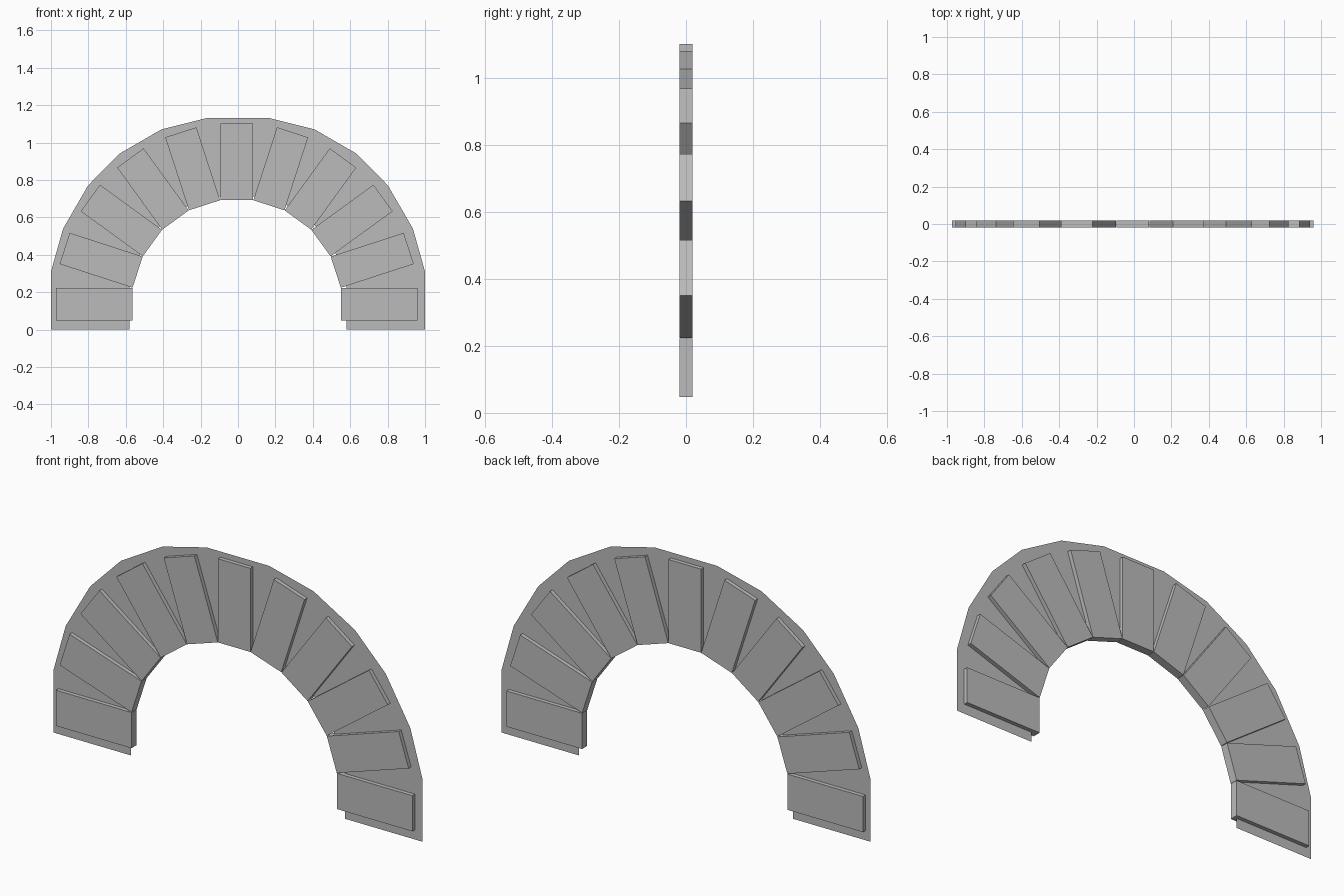
import bpy, bmesh, math
from mathutils import Matrix, Vector

cube = bpy.data.objects.get("Cube")
if cube:
    bpy.data.objects.remove(cube, do_unlink=True)

# Single stone colour
stone = bpy.data.materials.new("stone_grey")
stone.use_nodes = True
grey = (0.5, 0.5, 0.5, 1)
stone.diffuse_color = grey
stone.node_tree.nodes["Principled BSDF"].inputs["Base Color"].default_value = grey

SPRING = 0.135    # height of the arch centre
CENTRE_X = -0.007
INNER, OUTER = 0.557, 0.967
WIDTH, DEPTH = 0.175, 0.04
COUNT = 11


def add_object(name, bm):
    mesh = bpy.data.meshes.new(name)
    bm.to_mesh(mesh)
    bm.free()
    mesh.materials.append(stone)
    obj = bpy.data.objects.new(name, mesh)
    bpy.context.collection.objects.link(obj)
    return obj


# Arch blocks fanned around the centre
for i in range(COUNT):
    bm = bmesh.new()
    angle = math.pi * i / (COUNT - 1)
    place = (Matrix.Translation((CENTRE_X, 0, SPRING))
             @ Matrix.Rotation(-angle, 4, 'Y')
             @ Matrix.Translation(((INNER + OUTER) / 2, 0, 0))
             @ Matrix.Diagonal((OUTER - INNER, DEPTH, WIDTH, 1)))
    bmesh.ops.create_cube(bm, size=1, matrix=place)
    add_object(f"arch_block_{i + 1}", bm)

# Thin faceted backing sheet in the middle of the blocks
half = [(1, 0.31), (0.935, 0.54), (0.802, 0.77),
        (0.635, 0.94), (0.41, 1.07), (0.17, 1.13)]
outer = half + [(-x, z) for x, z in reversed(half)]
inner = [(x * 0.58, SPRING + (z - SPRING) * 0.58) for x, z in outer]
outer = [(1, 0)] + outer + [(-1, 0)]
inner = [(0.58, 0)] + inner + [(-0.58, 0)]
bm = bmesh.new()
rims = [[bm.verts.new(Vector((x, 0, z))) for x, z in rim] for rim in (outer, inner)]
for k in range(len(outer) - 1):
    bm.faces.new((rims[0][k], rims[0][k + 1], rims[1][k + 1], rims[1][k]))
bmesh.ops.recalc_face_normals(bm, faces=bm.faces)
add_object("backing_sheet", bm)
